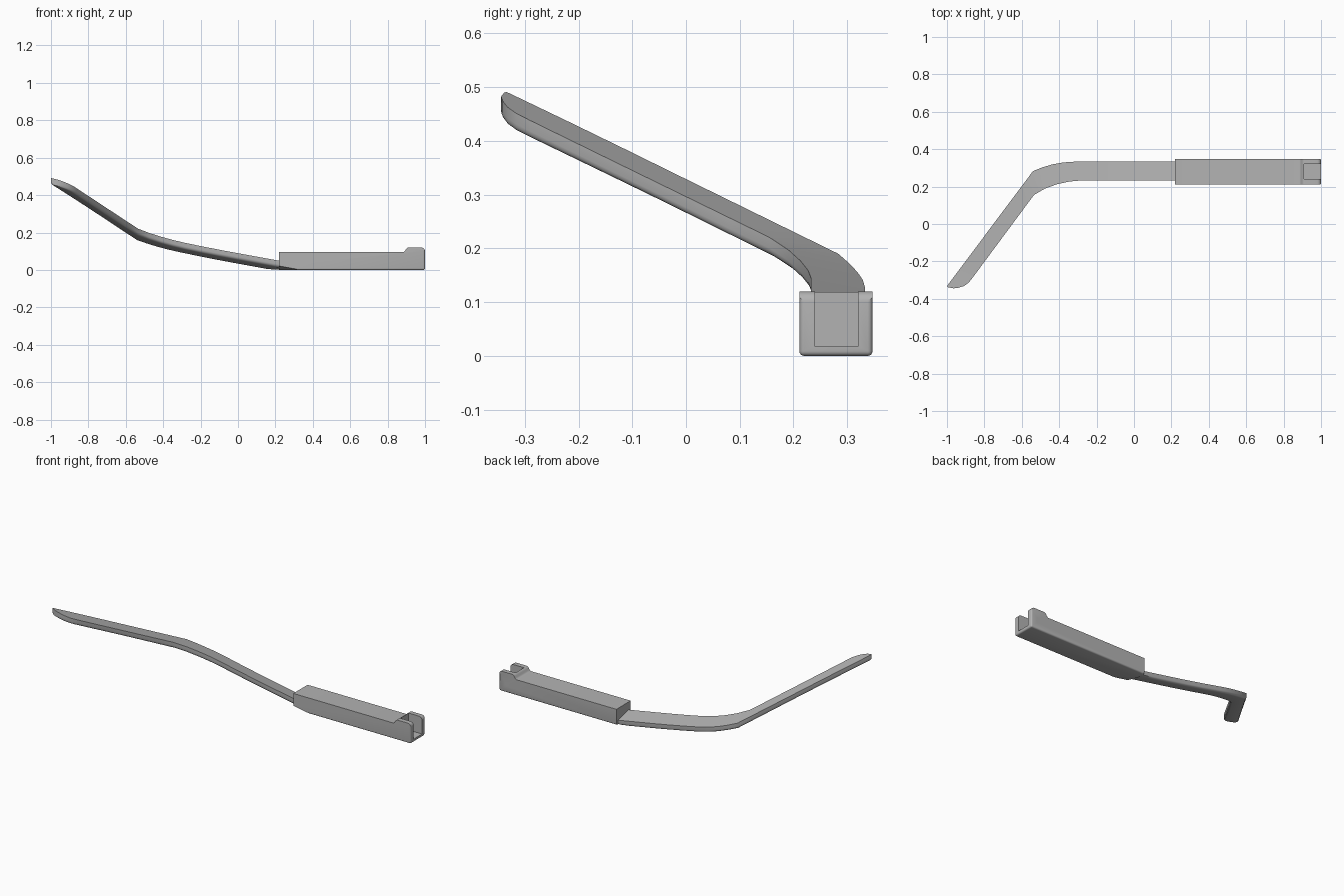
import bpy, bmesh, math
from mathutils import Vector

cube = bpy.data.objects.get("Cube")
if cube:
    bpy.data.objects.remove(cube, do_unlink=True)

grey = bpy.data.materials.new("plain grey")
grey.use_nodes = True
grey.diffuse_color = (0.45, 0.45, 0.45, 1)
grey.node_tree.nodes["Principled BSDF"].inputs["Base Color"].default_value = grey.diffuse_color


def make_object(name, bm):
    bmesh.ops.recalc_face_normals(bm, faces=bm.faces)
    mesh = bpy.data.meshes.new(name)
    bm.to_mesh(mesh)
    bm.free()
    obj = bpy.data.objects.new(name, mesh)
    bpy.context.collection.objects.link(obj)
    mesh.materials.append(grey)
    return obj


def smooth(obj):
    bpy.ops.object.select_all(action='DESELECT')
    obj.select_set(True)
    bpy.context.view_layer.objects.active = obj
    bpy.ops.object.shade_smooth_by_angle(angle=math.radians(32))


def arc(cx, cz, r, start, end, steps=6):
    angles = [math.radians(start + (end - start) * i / steps) for i in range(steps + 1)]
    return [(cx + r * math.cos(a), cz + r * math.sin(a)) for a in angles]


# Socket block: side profile with a raised rounded lug, extruded across y
FRONT, REAR, END, LUG = 0.211, 0.347, 1.0, 0.12
profile = [(0.22, 0), (END, 0)]
profile += arc(0.98, 0.1, 0.02, 0, 90)
profile += arc(0.915, 0.1, 0.02, 90, 150)
profile += arc(0.88, 0.11, 0.015, -30, -90, 4)
profile += [(0.22, 0.095)]
bm = bmesh.new()
face = bm.faces.new([bm.verts.new((x, FRONT, z)) for x, z in profile])
side = bmesh.ops.extrude_face_region(bm, geom=[face])
bmesh.ops.translate(bm, vec=(0, REAR - FRONT, 0),
                    verts=[v for v in side["geom"] if isinstance(v, bmesh.types.BMVert)])


def rounded(edge):
    a, b = (v.co for v in edge.verts)
    low = max(a.z, b.z) < 0.001 and max(a.x, b.x) > 0.9
    tip = min(a.x, b.x) > END - 0.001 and abs(a.y - b.y) < 0.01
    return low or tip


bmesh.ops.bevel(bm, geom=[e for e in bm.edges if rounded(e)], offset=0.009,
                segments=4, profile=0.5, affect='EDGES')

# Slanted underside that continues the handle's lower surface
SLOPE, TILT, THICK = 0.18, 0.25, 0.034
cut = bmesh.ops.bisect_plane(bm, geom=bm.verts[:] + bm.edges[:] + bm.faces[:],
                             plane_co=(0.31, 0.23, 0), plane_no=(-SLOPE, -TILT, -1),
                             clear_outer=True)
bmesh.ops.holes_fill(bm, edges=[e for e in bm.edges if e.is_boundary])
block = make_object("socket_block", bm)

# Cutters: open slot in the lug and pin hole through its rear cheek
bm = bmesh.new()
bmesh.ops.create_cube(bm, size=1)
for v in bm.verts:
    v.co = Vector((0.91 if v.co.x < 0 else 1.1, 0.24 if v.co.y < 0 else 0.32,
                   0.018 if v.co.z < 0 else 0.2))
slot = make_object("slot_cutter", bm)
bm = bmesh.new()
bmesh.ops.create_cone(bm, cap_ends=True, segments=24, radius1=0.015, radius2=0.015, depth=0.1)
for v in bm.verts:
    v.co = Vector((v.co.x + 0.948, v.co.z + 0.34, v.co.y + 0.053))
pin = make_object("pin_hole_cutter", bm)
for cutter in (slot, pin):
    mod = block.modifiers.new(cutter.name, 'BOOLEAN')
    mod.operation = 'DIFFERENCE'
    mod.solver = 'EXACT'
    mod.object = cutter
bpy.context.view_layer.objects.active = block
block.select_set(True)
for mod in list(block.modifiers):
    bpy.ops.object.modifier_apply(modifier=mod.name)
for cutter in (slot, pin):
    bpy.data.objects.remove(cutter, do_unlink=True)
smooth(block)

# Handle: rise along x, with a steady tilt across y
RISE = [(0.3, 0.036), (0.22, 0.05), (0, 0.09), (-0.15, 0.118), (-0.3, 0.149),
        (-0.43, 0.177), (-0.535, 0.202), (-0.75, 0.271), (-0.88, 0.313), (-1.01, 0.353)]


def top_z(x, y):
    for (x0, z0), (x1, z1) in zip(RISE, RISE[1:]):
        if x >= x1:
            break
    return z0 + (z1 - z0) * (x - x0) / (x1 - x0) - TILT * (y - 0.23)


# Stations as front point and rear point, from the block to the rounded tip
Y0, Y1 = 0.233, 0.333
stations = [((x, Y0), (x, Y1)) for x in (0.25, 0.2, 0.15, 0.1, 0, -0.1, -0.2)]
stations += [((-0.28, Y0), (-0.32, Y1)), ((-0.345, 0.227), (-0.38, 0.329)),
             ((-0.41, 0.213), (-0.435, 0.319)), ((-0.475, 0.19), (-0.49, 0.303)),
             ((-0.535, 0.155), (-0.54, 0.283))]
bend_f, bend_r = map(Vector, stations[-1])
arm_f, arm_r = Vector((-0.865, -0.29)), Vector((-0.985, -0.312))
for i in range(1, 7):
    stations.append((tuple(bend_f.lerp(arm_f, i / 6)), tuple(bend_r.lerp(arm_r, i / 6))))
stations += [((-0.885, -0.315), (-0.993, -0.322)), ((-0.91, -0.332), (-0.998, -0.329)),
             ((-0.94, -0.341), (-1.0, -0.334)), ((-0.965, -0.344), (-0.995, -0.338))]


def section(front, rear):
    f, r = Vector(front), Vector(rear)
    across = (r - f).normalized()
    rad = min(0.014, (r - f).length * 0.3)
    outline = [(f, 0), (r, 0)]
    for i in range(5):
        a = math.radians(22.5 * i)
        outline.append((r - across * rad * (1 - math.cos(a)), THICK - rad * (1 - math.sin(a))))
    for i in range(4, -1, -1):
        a = math.radians(22.5 * i)
        outline.append((f + across * rad * (1 - math.cos(a)), THICK - rad * (1 - math.sin(a))))
    return [(p.x, p.y, max(0.001, top_z(p.x, p.y) - drop)) for p, drop in outline]


bm = bmesh.new()
rings = [[bm.verts.new(c) for c in section(f, r)] for f, r in stations]
for a, b in zip(rings, rings[1:]):
    for i in range(len(a)):
        j = (i + 1) % len(a)
        bm.faces.new((a[i], a[j], b[j], b[i]))
bm.faces.new(rings[0])
bm.faces.new(rings[-1])
smooth(make_object("lever_handle", bm))
